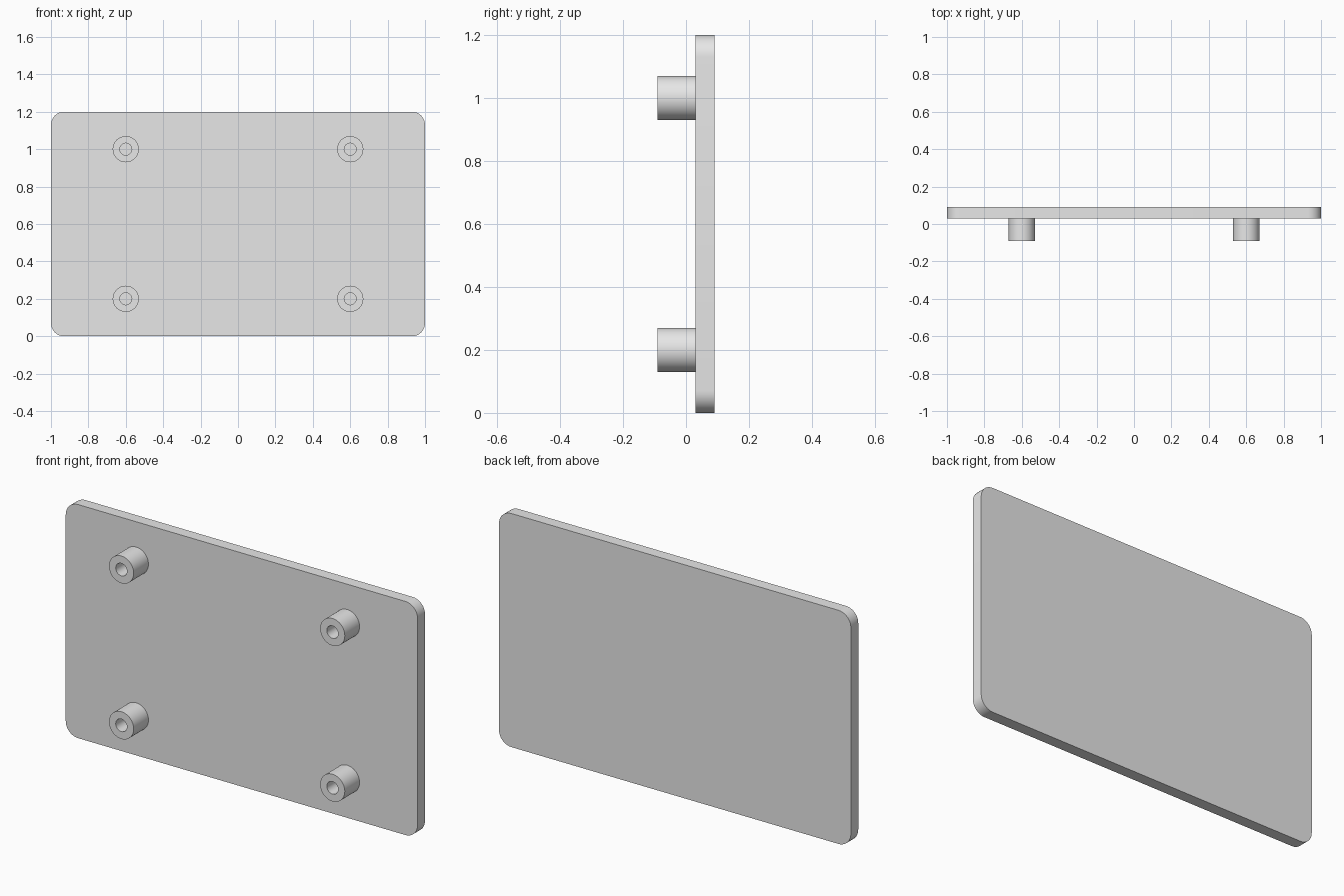
import bpy, bmesh
from math import radians, tau
from mathutils import Matrix, Vector

if "Cube" in bpy.data.objects:
    bpy.data.objects.remove(bpy.data.objects["Cube"])

GREY = (0.8, 0.8, 0.8, 1.0)
grey = bpy.data.materials.new("light_grey")
grey.use_nodes = True
grey.diffuse_color = GREY
grey.node_tree.nodes["Principled BSDF"].inputs["Base Color"].default_value = GREY

WIDTH, HEIGHT, THICKNESS, CORNER = 2.0, 1.2, 0.06, 0.07
PLATE_FRONT, POST_FRONT = 0.03, -0.09
OUTER, BORE, SIDES = 0.07, 0.032, 48


def add_object(name, bm, location):
    """Turn a bmesh into a smooth-shaded object with sharp edges kept."""
    bmesh.ops.recalc_face_normals(bm, faces=bm.faces)
    mesh = bpy.data.meshes.new(name)
    bm.to_mesh(mesh)
    bm.free()
    mesh.materials.append(grey)
    obj = bpy.data.objects.new(name, mesh)
    obj.location = location
    bpy.context.collection.objects.link(obj)
    bpy.ops.object.select_all(action="DESELECT")
    obj.select_set(True)
    bpy.context.view_layer.objects.active = obj
    bpy.ops.object.shade_smooth_by_angle(angle=radians(30))


# Plate: a thin slab with its four corners rounded
bm = bmesh.new()
bmesh.ops.create_cube(bm, size=1, matrix=Matrix.Diagonal((WIDTH, THICKNESS, HEIGHT, 1)))
corners = [e for e in bm.edges if abs(e.verts[0].co.y - e.verts[1].co.y) > THICKNESS / 2]
bmesh.ops.bevel(bm, geom=corners, offset=CORNER, segments=10, profile=0.5, affect="EDGES")
add_object("plate", bm, (0, PLATE_FRONT + THICKNESS / 2, HEIGHT / 2))


# Standoffs: hollow posts, lathed about y, open where they meet the plate
def standoff(name, x, z):
    bm = bmesh.new()
    outline = [(OUTER, PLATE_FRONT), (OUTER, POST_FRONT), (BORE, POST_FRONT), (BORE, PLATE_FRONT)]
    verts = [bm.verts.new((r, y, 0)) for r, y in outline]
    edges = [bm.edges.new(pair) for pair in zip(verts, verts[1:])]
    bmesh.ops.spin(bm, geom=verts + edges, cent=Vector(), axis=(0, 1, 0),
                   angle=tau, steps=SIDES, use_merge=True)
    bmesh.ops.remove_doubles(bm, verts=bm.verts, dist=0.0001)
    # Face the tip forward so that the bore faces inward and the barrel outward
    add_object(name, bm, (x, 0, z))


for side, x in (("left", 0.6), ("right", -0.6)):
    for level, z in (("upper", 1.0), ("lower", 0.2)):
        standoff(f"{level}_{side}_standoff", x, z)
